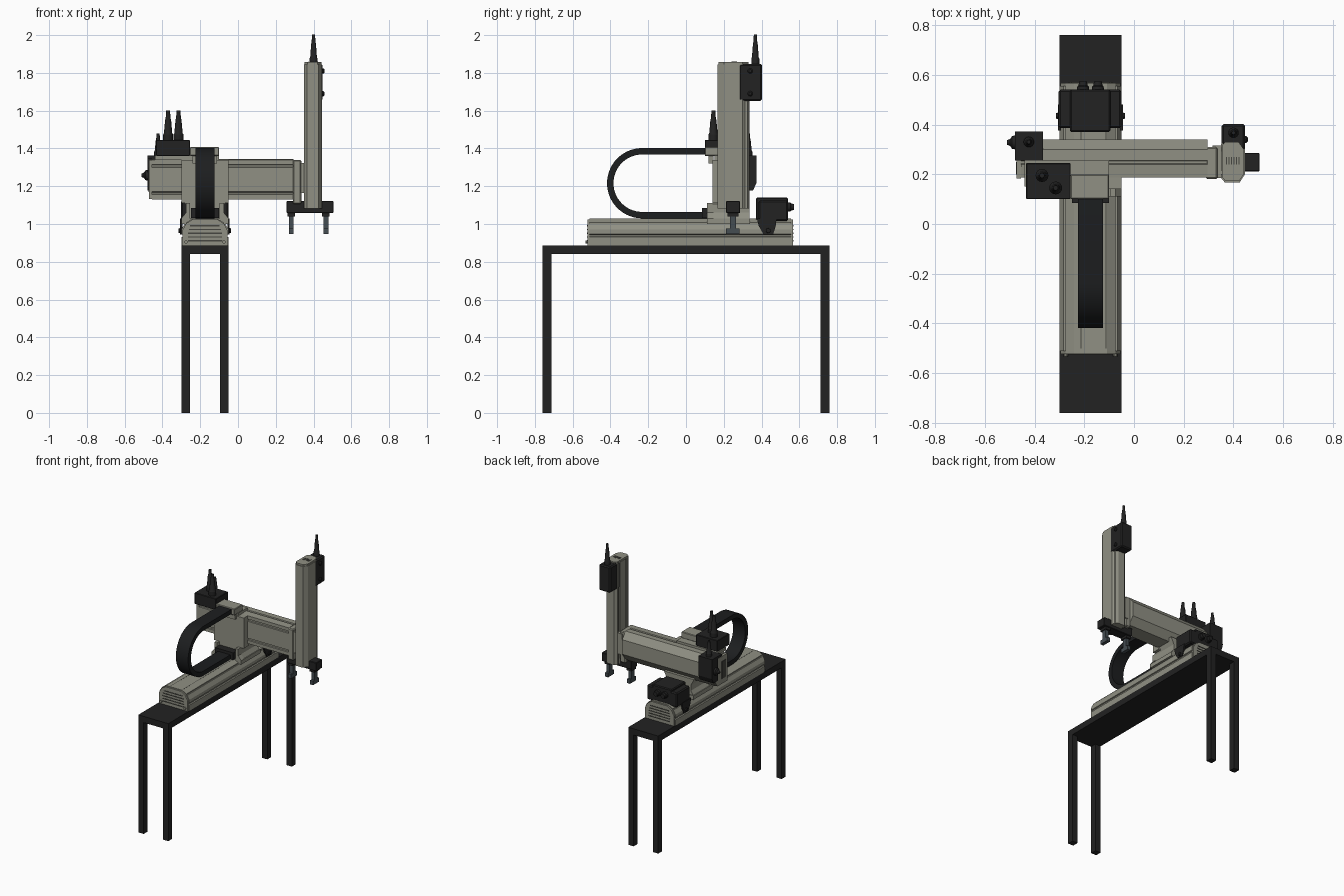
import bpy, bmesh, math
from mathutils import Matrix, Vector

cube = bpy.data.objects.get("Cube")
if cube:
    bpy.data.objects.remove(cube, do_unlink=True)


def material(name, rgb):
    m = bpy.data.materials.new(name)
    m.use_nodes = True
    m.diffuse_color = (*rgb, 1)
    m.node_tree.nodes["Principled BSDF"].inputs["Base Color"].default_value = (*rgb, 1)
    return m


GREY = material("warm grey", (0.28, 0.28, 0.23))
DARK = material("dark grey groove", (0.06, 0.06, 0.05))
BLACK = material("black", (0.016, 0.016, 0.016))
CHAIN = material("chain black", (0.012, 0.013, 0.014))
STEEL = material("finger steel", (0.06, 0.075, 0.085))


def finish(name, bm, mat, smooth=False):
    bmesh.ops.recalc_face_normals(bm, faces=bm.faces)
    me = bpy.data.meshes.new(name)
    bm.to_mesh(me)
    bm.free()
    me.materials.append(mat)
    ob = bpy.data.objects.new(name, me)
    bpy.context.collection.objects.link(ob)
    if smooth:
        bpy.ops.object.select_all(action='DESELECT')
        ob.select_set(True)
        bpy.context.view_layer.objects.active = ob
        bpy.ops.object.shade_smooth_by_angle()
    return ob


def box(name, x, y, z, mat, bevel=0):
    bm = bmesh.new()
    bmesh.ops.create_cube(bm, size=1)
    for v in bm.verts:
        v.co = [r[0] + (c + 0.5) * (r[1] - r[0]) for c, r in zip(v.co, (x, y, z))]
    if bevel:
        bmesh.ops.bevel(bm, geom=bm.edges[:], offset=bevel, segments=1, affect='EDGES')
    return finish(name, bm, mat)


def prism(name, pts, axis, a, b, mat, smooth=False):
    """Extrude a 2D outline along one axis from a to b."""
    bm = bmesh.new()

    def place(p, t):
        co = list(p)
        co.insert("XYZ".index(axis), t)
        return bm.verts.new(co)
    face = bm.faces.new([place(p, a) for p in pts])
    out = bmesh.ops.extrude_face_region(bm, geom=[face])
    shift = Vector((0, 0, 0))
    shift["XYZ".index(axis)] = b - a
    bmesh.ops.translate(bm, vec=shift, verts=[g for g in out["geom"] if isinstance(g, bmesh.types.BMVert)])
    return finish(name, bm, mat, smooth)


def lathe(name, base, direction, profile, mat, sides=16):
    """Stack of (distance, radius) rings along a direction."""
    bm = bmesh.new()
    rot = Vector((0, 0, 1)).rotation_difference(Vector(direction)).to_matrix().to_4x4()
    m = Matrix.Translation(base) @ rot
    rings = [[bm.verts.new(m @ Vector((r * math.cos(k * math.tau / sides), r * math.sin(k * math.tau / sides), d)))
              for k in range(sides)] for d, r in profile]
    for lo, hi in zip(rings, rings[1:]):
        for k in range(sides):
            j = (k + 1) % sides
            bm.faces.new((lo[k], lo[j], hi[j], hi[k]))
    bm.faces.new(rings[0])
    bm.faces.new(rings[-1])
    return finish(name, bm, mat, True)


def mirrored(half, centre):
    return [(centre + u, v) for u, v in half] + [(centre - u, v) for u, v in reversed(half)]


def plug(name, base, direction, length, r):
    lathe(name, base, direction, [(0, r), (length * .2, r), (length * .24, r * .85), (length * .7, r * .6),
                                  (length * .74, r * .5), (length, r * .38)], BLACK)


# Table
CX = -0.175
box("table_top", (-0.3, -0.05), (-0.76, 0.76), (0.84, 0.887), BLACK)
for x in (-0.3, -0.095):
    for y in (-0.76, 0.713):
        box("table_leg", (x, x + 0.045), (y, y + 0.047), (0, 0.84), BLACK)

# Long base rail with side grooves
half = [(0.125, 0.887), (0.125, 0.93), (0.117, 0.933), (0.117, 0.943), (0.125, 0.946),
        (0.125, 0.97), (0.108, 1.0), (0.1, 1.0), (0.1, 1.008), (0.066, 1.028)]
prism("base_rail", mirrored(half, CX), "Y", -0.51, 0.555, GREY)
cap = [(0.12, 0.887), (0.12, 0.965), (0.1, 1.003), (0.066, 1.024)]
for y in (-0.522, 0.555):
    prism("base_rail_end_cap", mirrored(cap, CX), "Y", y, y + 0.012, GREY)
    for k in range(5):
        w = 0.09 - 0.006 * max(0, k - 2)
        yy = y - 0.003 if y < 0 else y + 0.009
        box("end_vent_slit", (CX - w, CX + w), (yy, yy + 0.006), (0.908 + k * 0.02, 0.914 + k * 0.02), DARK)
for x in (CX - 0.1, CX + 0.1):
    lathe("end_screw", (x, -0.52, 0.905), (0, -1, 0), [(0, 0.009), (0.012, 0.009)], GREY, 10)
for x in (CX - 0.04, CX + 0.06):
    box("rail_slot", (x, x + 0.004), (-0.5, 0.54), (1.0255, 1.0285), DARK)

# Carriage joining rail and arm
half = [(0.125, 1.0), (0.122, 1.025), (0.1, 1.06), (0.1, 1.1), (0.125, 1.15)]
prism("carriage_saddle", mirrored(half, CX), "Y", 0.14, 0.335, GREY)
box("carriage_foot", (-0.3, -0.05), (0.11, 0.34), (1.0, 1.03), GREY)
for s in (-1, 1):
    pts = [(CX + s * u, v) for u, v in ((0.125, 1.03), (0.1, 1.06), (0.1, 1.11), (0.078, 1.11), (0.078, 1.03))]
    prism("carriage_gusset", pts, "Y", 0.11, 0.145, GREY)
box("carriage_front_plate", (-0.3, -0.05), (0.14, 0.2), (1.11, 1.34), GREY)
box("carriage_top_plate", (-0.44, -0.1), (0.15, 0.255), (1.338, 1.362), GREY)
box("chain_mount", (-0.255, -0.1), (0.1, 0.2), (1.36, 1.408), GREY, 0.004)
box("chain_mount_upright", (-0.24, -0.11), (0.12, 0.145), (1.32, 1.37), GREY)
box("lower_chain_mount", (-0.25, -0.1), (0.085, 0.14), (1.032, 1.085), BLACK)

# Cable chain: straight runs joined by a half circle
CY, CZ, STEPS = -0.232, 1.216, 28
arc = [math.pi / 2 + math.pi * k / STEPS for k in range(STEPS + 1)]


def loop(r):
    return [(0.12, CZ + r)] + [(CY + r * math.cos(a), CZ + r * math.sin(a)) for a in arc] + [(0.12, CZ - r)]


prism("cable_chain", loop(0.186) + loop(0.152)[::-1], "X", CX - 0.051, CX + 0.051, CHAIN, True)

# Cross arm
arm = [(0.187, 1.13), (0.187, 1.155), (0.195, 1.158), (0.195, 1.168), (0.187, 1.171), (0.187, 1.298),
       (0.195, 1.301), (0.195, 1.312), (0.187, 1.315), (0.187, 1.34), (0.24, 1.345), (0.243, 1.338),
       (0.253, 1.338), (0.256, 1.345), (0.3, 1.345), (0.34, 1.295), (0.34, 1.185), (0.3, 1.13)]
prism("cross_arm", arm, "X", -0.455, 0.295, GREY)
plain = [(0.182, 1.132), (0.182, 1.338), (0.3, 1.338), (0.335, 1.295), (0.335, 1.185), (0.3, 1.132)]
prism("cross_arm_end_cap", plain, "X", -0.472, -0.455, GREY)
box("arm_vent", (-0.475, -0.47), (0.2, 0.25), (1.17, 1.3), DARK)
box("arm_end_bracket", (0.29, 0.335), (0.18, 0.31), (1.105, 1.34), GREY, 0.006)
box("column_slide", (0.315, 0.36), (0.185, 0.315), (1.165, 1.322), GREY)

# Vertical column, rounded corners and grooves on its slide side
plan = [(0.35, 0.185), (0.35, 0.2), (0.356, 0.203), (0.356, 0.213), (0.35, 0.216), (0.35, 0.29),
        (0.356, 0.293), (0.356, 0.303), (0.35, 0.306), (0.35, 0.32), (0.365, 0.335), (0.42, 0.335),
        (0.437, 0.325), (0.437, 0.312), (0.446, 0.3), (0.446, 0.2), (0.425, 0.167), (0.365, 0.167)]
prism("vertical_column", plan, "Z", 1.082, 1.845, GREY)
top = [(0.353, 0.19), (0.353, 0.315), (0.368, 0.33), (0.42, 0.33), (0.442, 0.3), (0.442, 0.2), (0.422, 0.172), (0.368, 0.172)]
prism("column_cap", top, "Z", 1.845, 1.857, GREY)
for k in range(6):
    x = 0.37 + k * 0.01
    box("column_vent_slit", (x, x + 0.004), (0.24, 0.27), (1.855, 1.859), DARK)

# Column motor and its plug
box("column_motor", (0.352, 0.447), (0.28, 0.402), (1.652, 1.848), BLACK, 0.008)
plug("column_motor_plug", (0.4, 0.367, 1.845), (0, 0, 1), 0.157, 0.021)
for z in (1.69, 1.81):
    lathe("column_motor_screw", (0.44, 0.34, z), (1, 0, 0), [(0, 0.014), (0.012, 0.014), (0.018, 0.008)], BLACK, 10)

# Gripper and its two fingers
box("gripper_body", (0.257, 0.505), (0.212, 0.286), (1.058, 1.122), BLACK, 0.003)
for x, s in ((0.282, 1), (0.465, -1)):
    box("finger_stem", (x - 0.013, x + 0.013), (0.232, 0.266), (0.95, 1.06), STEEL)
    box("finger_foot", (x - 0.013, x + 0.013), (0.212, 0.284), (0.947, 0.977), STEEL)
    box("finger_carrier", (x - 0.02, x + 0.02), (0.22, 0.278), (1.04, 1.06), BLACK)

# Arm motor with plugs
motor = [(0.255, 1.345), (0.255, 1.362), (0.372, 1.362), (0.372, 1.215), (0.355, 1.178), (0.3, 1.178), (0.3, 1.345)]
prism("arm_motor", motor, "X", -0.478, -0.365, BLACK)
plug("arm_motor_plug", (-0.423, 0.33, 1.36), (0, 0, 1), 0.118, 0.021)
lathe("arm_motor_side_plug", (-0.478, 0.328, 1.258), (-1, 0, 0), [(0, 0.028), (0.012, 0.026), (0.02, 0.014), (0.033, 0.009)], BLACK)

# Junction box with two plugs
box("junction_box", (-0.434, -0.255), (0.1, 0.245), (1.36, 1.445), BLACK, 0.003)
for x, y in ((-0.37, 0.195), (-0.315, 0.145)):
    plug("junction_plug", (x, y, 1.443), (0, 0, 1), 0.157, 0.026)

# Saddle motor over the back end of the base rail
box("rail_motor", (-0.258, -0.095), (0.37, 0.54), (1.02, 1.14), BLACK, 0.006)
box("rail_motor_cover", (-0.303, -0.05), (0.385, 0.54), (1.015, 1.125), BLACK, 0.008)
cheek = [(0.375, 1.03), (0.48, 1.03), (0.475, 0.99), (0.462, 0.945), (0.41, 0.945), (0.385, 0.99)]
for x, s in ((-0.306, -1), (-0.056, 1)):
    prism("rail_motor_cheek", cheek, "X", x, x + 0.012, BLACK)
    lathe("cheek_knob", (x + 0.006, 0.435, 0.965), (s, 0, 0), [(0, 0.014), (0.014, 0.012)], BLACK, 10)
for x in (-0.205, -0.145):
    lathe("rail_motor_plug", (x, 0.535, 1.09), (0, 1, 0), [(0, 0.025), (0.018, 0.023), (0.022, 0.018), (0.038, 0.016)], BLACK)
